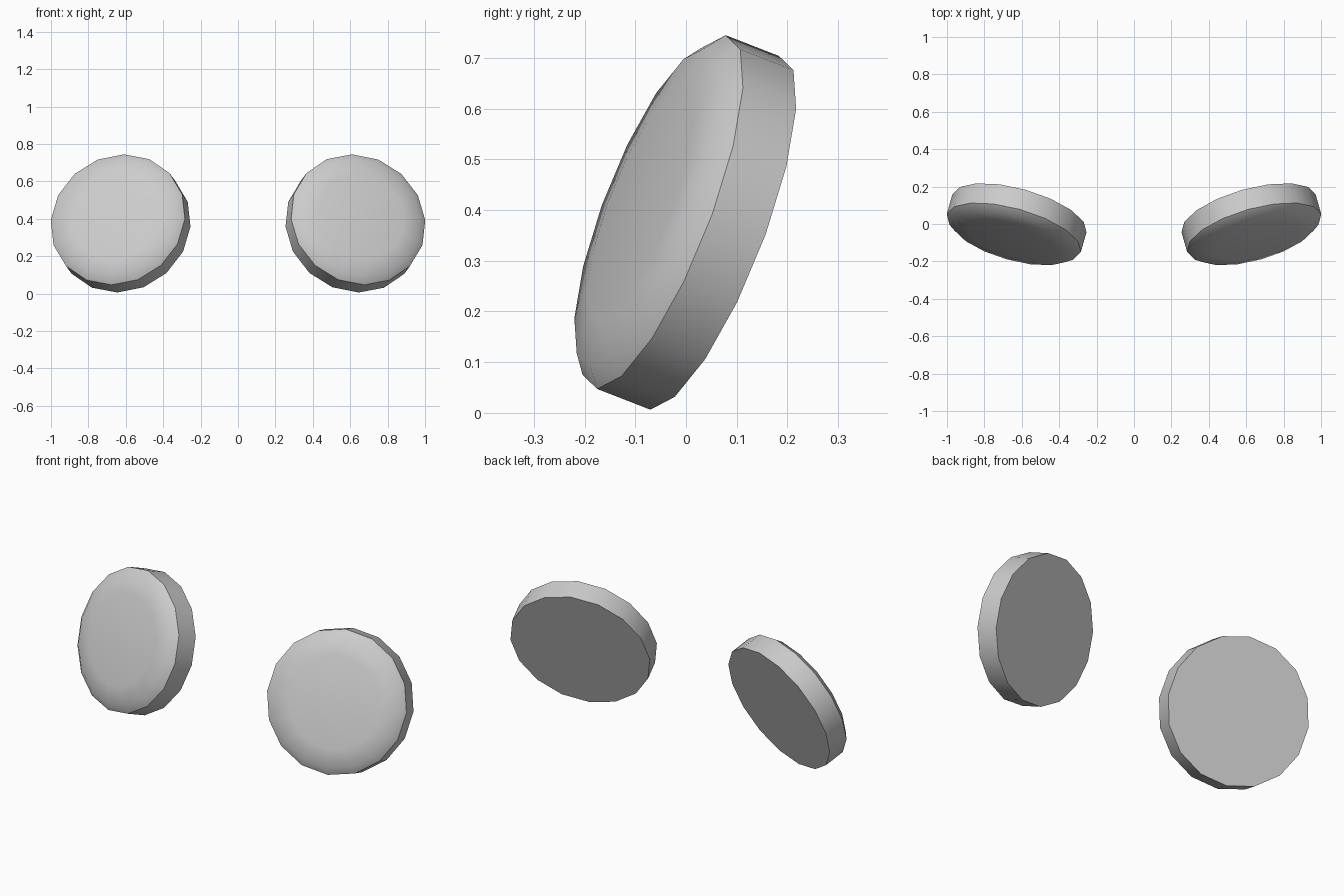
import bpy, bmesh, math
from mathutils import Vector

if "Cube" in bpy.data.objects:
    bpy.data.objects.remove(bpy.data.objects["Cube"])

SIDES = 16
RADIUS = 0.3725
CENTRE = Vector((0.6425, -0.0485, 0.396))      # centre of the front rim
AXIS = Vector((0.256, -0.901, 0.351)).normalized()  # facing forward, up and outward
UP = Vector((-0.0325, 0.1265, 0.3485))
UP = (UP - AXIS * UP.dot(AXIS)).normalized()
OUT = UP.cross(AXIS)

# (radius factor, height along axis): back rim, front rim, bevel, shallow dome
PROFILE = [(1.0, -0.1165), (1.0, 0.0), (0.9, 0.03), (0.65, 0.045)]
DOME_TOP = 0.05


def make_disc(name, side):
    def place(p):
        return (p.x * side, p.y, p.z)

    bm = bmesh.new()
    rings = []
    for s, h in PROFILE:
        ring = []
        for k in range(SIDES):
            a = math.tau * k / SIDES
            p = CENTRE + AXIS * h + (UP * math.cos(a) + OUT * math.sin(a)) * RADIUS * s
            ring.append(bm.verts.new(place(p)))
        rings.append(ring)
    # wall, bevel and dome bands
    for a, b in zip(rings, rings[1:]):
        for k in range(SIDES):
            j = (k + 1) % SIDES
            bm.faces.new((a[k], a[j], b[j], b[k]))
    # flat back and dome centre
    bm.faces.new(rings[0])
    top = bm.verts.new(place(CENTRE + AXIS * DOME_TOP))
    for k in range(SIDES):
        bm.faces.new((rings[-1][k], rings[-1][(k + 1) % SIDES], top))
    bmesh.ops.recalc_face_normals(bm, faces=bm.faces[:])
    mesh = bpy.data.meshes.new(name)
    bm.to_mesh(mesh)
    bm.free()
    obj = bpy.data.objects.new(name, mesh)
    bpy.context.collection.objects.link(obj)
    bpy.ops.object.select_all(action='DESELECT')
    obj.select_set(True)
    bpy.context.view_layer.objects.active = obj
    bpy.ops.object.shade_smooth_by_angle(angle=math.radians(35))


# mirrored pair of tilted discs
make_disc("right_disc", 1)
make_disc("left_disc", -1)
